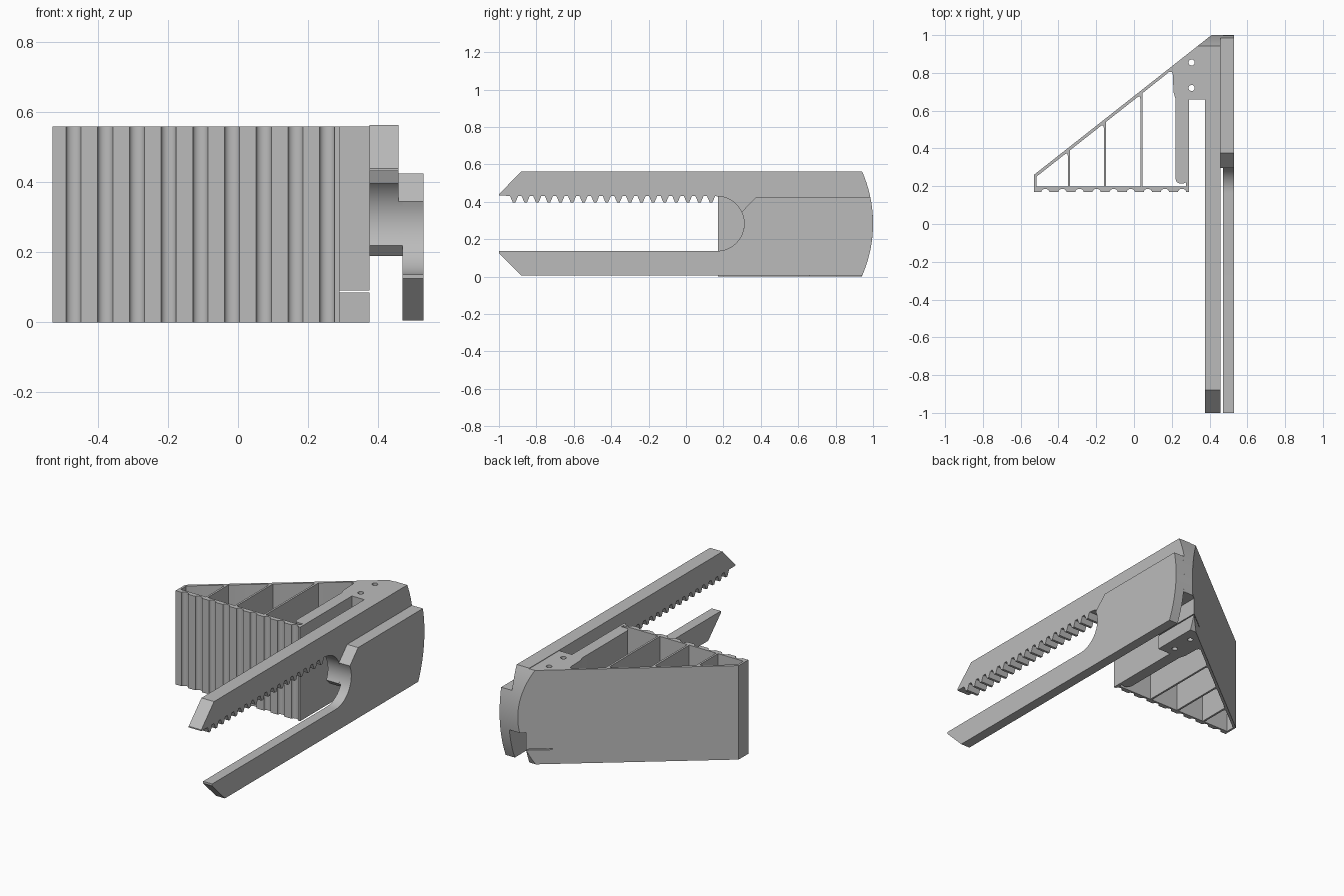
import bpy, bmesh, math

cube = bpy.data.objects.get("Cube")
if cube:
    bpy.data.objects.remove(cube, do_unlink=True)

grey = bpy.data.materials.new("light_grey")
grey.use_nodes = True
grey.diffuse_color = (0.5, 0.5, 0.5, 1)
grey.node_tree.nodes["Principled BSDF"].inputs["Base Color"].default_value = (0.5, 0.5, 0.5, 1)


def prism(name, outline, low, high, axis):
    """Extrude an outline along x (points are y, z) or z (points are x, y)."""
    bm = bmesh.new()
    place = (lambda a, b: (low, a, b)) if axis == "x" else (lambda a, b: (a, b, low))
    face = bm.faces.new([bm.verts.new(place(a, b)) for a, b in outline])
    ext = bmesh.ops.extrude_face_region(bm, geom=[face])
    d = high - low
    bmesh.ops.translate(bm, vec=(d, 0, 0) if axis == "x" else (0, 0, d),
                        verts=[v for v in ext["geom"] if isinstance(v, bmesh.types.BMVert)])
    bmesh.ops.recalc_face_normals(bm, faces=bm.faces)
    mesh = bpy.data.meshes.new(name)
    bm.to_mesh(mesh)
    bm.free()
    mesh.materials.append(grey)
    ob = bpy.data.objects.new(name, mesh)
    bpy.context.collection.objects.link(ob)
    return ob


def cut(ob, cutters):
    for c in cutters:
        c.hide_render = True
        mod = ob.modifiers.new("cut", "BOOLEAN")
        mod.operation, mod.solver, mod.object = "DIFFERENCE", "EXACT", c
    bpy.context.view_layer.update()
    mesh = bpy.data.meshes.new_from_object(ob.evaluated_get(bpy.context.evaluated_depsgraph_get()))
    ob.modifiers.clear()
    ob.data = mesh
    for c in cutters:
        bpy.data.objects.remove(c, do_unlink=True)


def rect(a0, a1, b0, b1):
    return [(a0, b0), (a1, b0), (a1, b1), (a0, b1)]


def circle(cx, cy, r, n=24):
    return [(cx + r * math.cos(math.tau * i / n), cy + r * math.sin(math.tau * i / n)) for i in range(n)]


TOP, MID, RADIUS = 0.563, 0.283, 0.695


def back_arc(z0, z1, n=16):
    """Rounded back end shared by every part."""
    zs = [z0 + (z1 - z0) * i / n for i in range(n + 1)]
    return [(1 - RADIUS + math.sqrt(RADIUS ** 2 - (z - MID) ** 2), z) for z in zs]


def throat(z0, z1, n=20):
    """Half-round opening between the jaws."""
    r = 0.146
    angle = lambda z: math.asin(max(-1, min(1, (z - MID) / r)))
    a0, a1 = angle(z0), angle(z1)
    return [(0.165 + r * math.cos(a0 + (a1 - a0) * i / n), MID + r * math.sin(a0 + (a1 - a0) * i / n))
            for i in range(n + 1)]


def slope(x):
    return 0.26 + (x + 0.53) * 0.787


# Toothed upper jaw
outline = [(-1, 0.44), (-0.88, TOP)] + back_arc(TOP, 0.19) + [(0.325, 0.19)] + throat(0.22, 0.429)
count = 18
pitch = 1.115 / count
for i in range(count):
    y = 0.165 - i * pitch
    outline += [(y - pitch * f, z) for f, z in ((0.14, 0.432), (0.38, 0.397), (0.62, 0.397), (0.86, 0.432))]
outline += [(-0.96, 0.432), (-1, 0.433)]
upper_jaw = prism("upper_jaw", outline, 0.375, 0.458, "x")
cut(upper_jaw, [prism("corner_cutter", [(0.3, slope(0.3)), (0.41, 1), (0.41, 1.1), (0.3, 1.1)], -0.1, 0.7, "z")])

# Smooth lower jaw
shoulder = [(0.375, 0.425)]
lower = [(-1, 0.125), (-1, 0.137)] + throat(0.137, 0.345) + shoulder + back_arc(0.425, 0.005) + [(-0.88, 0.005)]
lower_jaw = prism("lower_jaw", lower, 0.47, 0.53, "x")

# Web joining the two jaws
web = [(0.325, 0.19)] + throat(0.22, 0.345) + shoulder + back_arc(0.425, 0.19)
jaw_web = prism("jaw_web", web, 0.458, 0.47, "x")

# Triangular grip with a scalloped front
outline = [(-0.53, 0.17)]
for i in range(9):
    x = -0.491 + i * 0.0905
    outline += [(x + 0.0215 * (1 - math.cos(math.pi * k / 8)), 0.17 + 0.016 * math.sin(math.pi * k / 8))
                for k in range(9)]
outline += [(0.29, 0.17), (0.29, 0.66), (0.375, 0.66), (0.375, slope(0.375)), (-0.53, 0.26)]
grip = prism("grip", outline, 0, 0.56, "z")

# Openings between the ribs
cutters = []
for a, b in ((-0.517, -0.35), (-0.338, -0.16), (-0.148, 0.034)):
    wall = slope(b) - 0.02
    cutters.append(prism("pocket_cutter", [(a, 0.198), (b, 0.198), (b, wall - 0.022), (b - 0.004, wall - 0.008),
                                           (b - 0.014, wall - 0.011), (a, slope(a) - 0.02)], -0.1, 0.7, "z"))
cutters.append(prism("spring_pocket_cutter", [
    (0.046, 0.198), (0.274, 0.198), (0.274, 0.22), (0.262, 0.214), (0.24, 0.215), (0.226, 0.222), (0.22, 0.24),
    (0.22, 0.66), (0.209, 0.70), (0.206, 0.79), (0.2, 0.804), (0.187, 0.806), (0.17, 0.792),
    (0.046, slope(0.046) - 0.02)], -0.1, 0.7, "z"))

# Pin holes, release slit and rounded back
cutters += [prism("hole_cutter", circle(0.305, y, 0.016), -0.1, 0.7, "z") for y in (0.72, 0.855)]
cutters.append(prism("slit_cutter", rect(0.262, 0.4, 0.655, 1.1), 0.085, 0.091, "z"))
cutters.append(prism("back_cutter", back_arc(-0.02, 0.6, 24) + [(1.2, 0.6), (1.2, -0.02)], 0.1, 0.5, "x"))
cut(grip, cutters)

# Smooth rounded surfaces and keep hard edges
bpy.ops.object.select_all(action="DESELECT")
for ob in (upper_jaw, lower_jaw, jaw_web, grip):
    ob.select_set(True)
    bpy.context.view_layer.objects.active = ob
bpy.ops.object.shade_smooth_by_angle(angle=math.radians(28))
